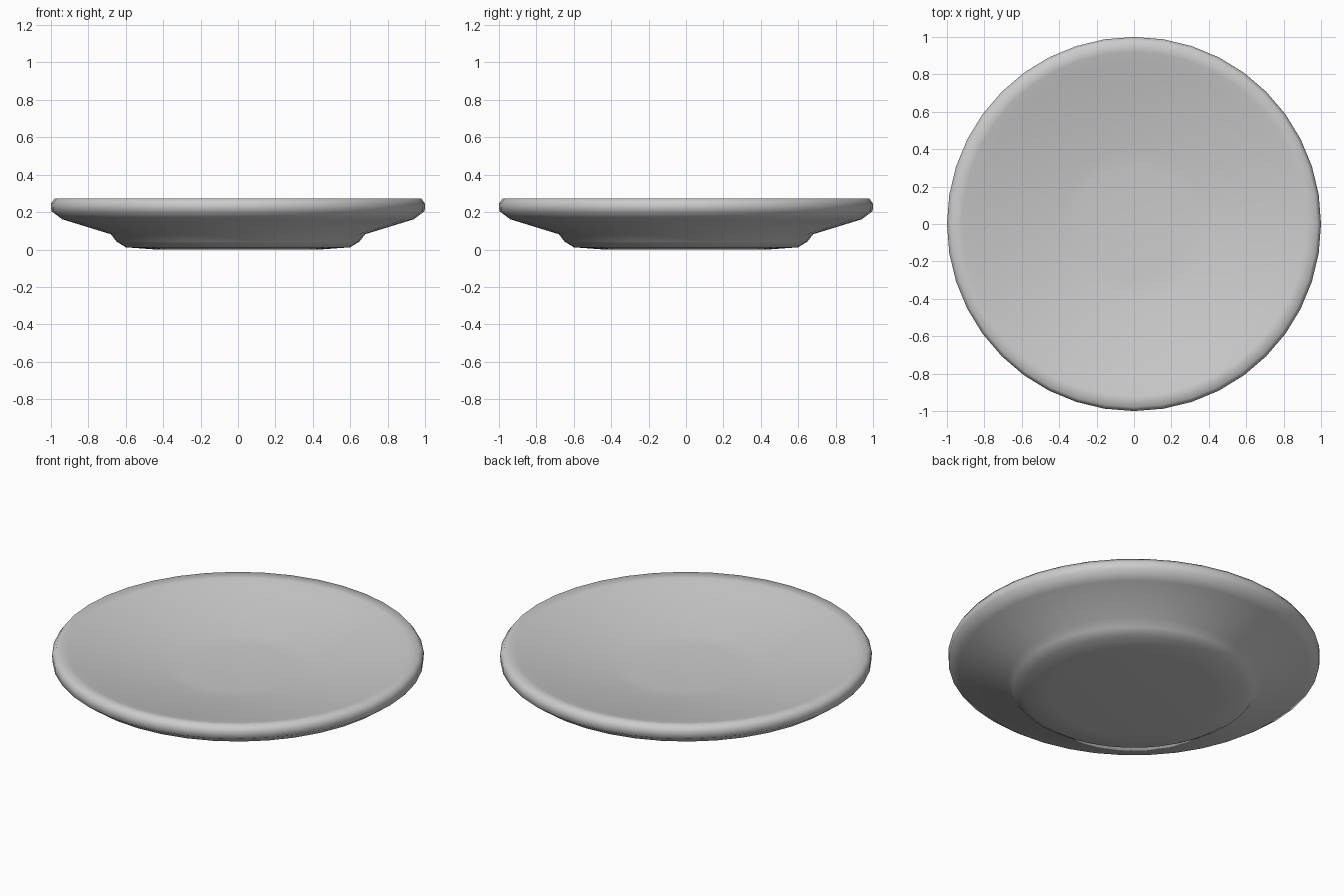
import bpy
import bmesh
import math

if "Cube" in bpy.data.objects:
    bpy.data.objects.remove(bpy.data.objects["Cube"])

SEGMENTS = 40

# Half section (radius, height), from the centre underneath to the centre on top
PROFILE = [
    (0, 0), (0.45, 0.001), (0.6, 0.012), (0.65, 0.043), (0.68, 0.082),
    (0.94, 0.162), (0.998, 0.205), (1.0, 0.245), (0.98, 0.274), (0.92, 0.266),
    (0.85, 0.247), (0.6, 0.2), (0.4, 0.165), (0.3, 0.156), (0, 0.155),
]


def make_material(name, colour):
    mat = bpy.data.materials.new(name)
    mat.use_nodes = True
    mat.diffuse_color = colour
    mat.node_tree.nodes["Principled BSDF"].inputs["Base Color"].default_value = colour
    return mat


def lathe(name, profile, mat):
    """Spin a half section around the z axis into a closed, smooth solid."""
    bm = bmesh.new()
    verts = [bm.verts.new((r, 0, z)) for r, z in profile]
    edges = [bm.edges.new(pair) for pair in zip(verts, verts[1:])]
    bmesh.ops.spin(bm, geom=verts + edges, cent=(0, 0, 0), axis=(0, 0, 1),
                   angle=math.tau, steps=SEGMENTS, use_duplicate=False)
    bmesh.ops.remove_doubles(bm, verts=bm.verts, dist=0.0001)
    bmesh.ops.recalc_face_normals(bm, faces=bm.faces)
    for face in bm.faces:
        face.smooth = True
    mesh = bpy.data.meshes.new(name)
    bm.to_mesh(mesh)
    bm.free()
    mesh.materials.append(mat)
    obj = bpy.data.objects.new(name, mesh)
    bpy.context.collection.objects.link(obj)
    return obj


# Round dinner plate with a raised foot and rolled rim
lathe("plate", PROFILE, make_material("pale_grey_ceramic", (0.6, 0.6, 0.6, 1)))
